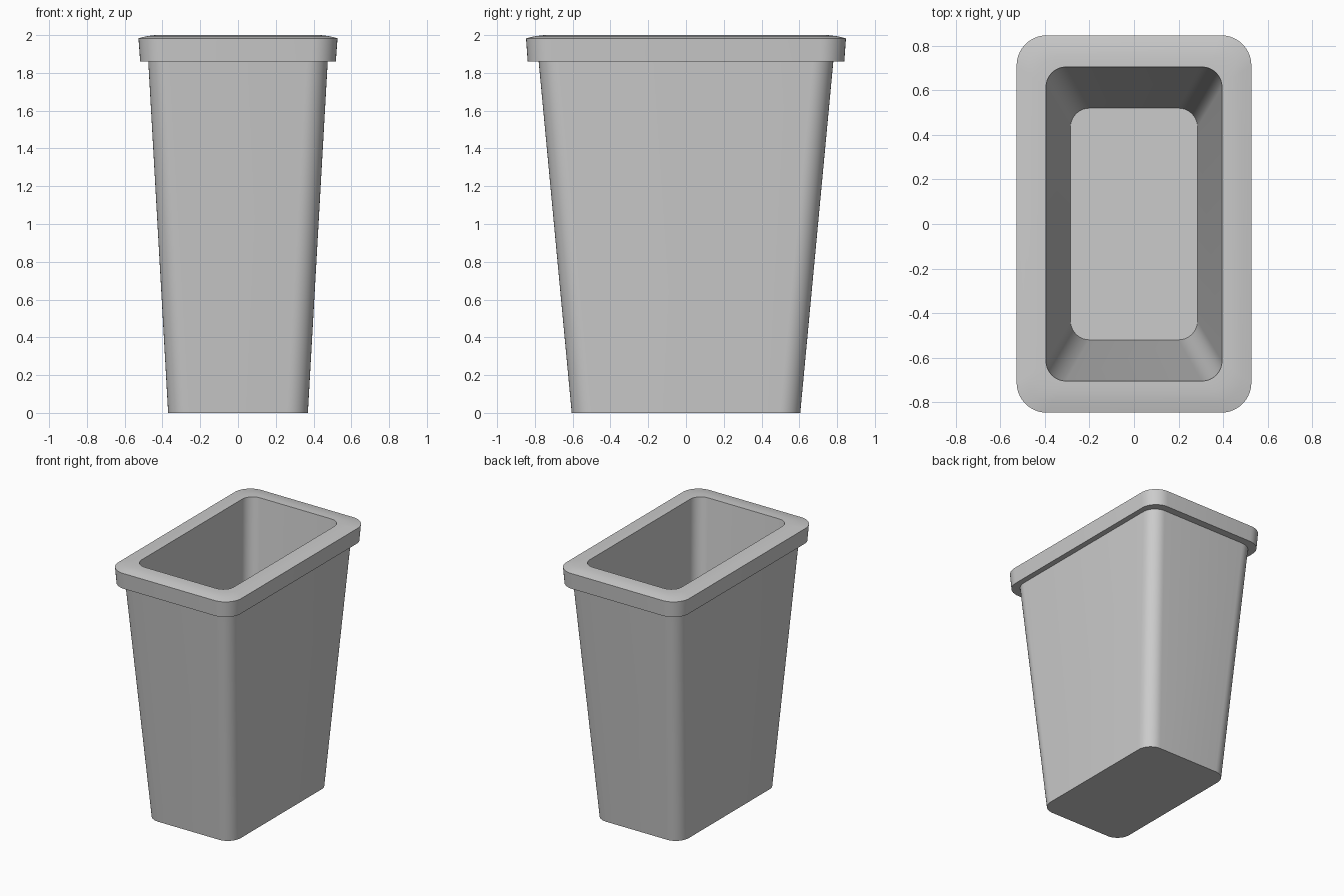
import bpy, bmesh
from math import cos, sin, pi, radians

if "Cube" in bpy.data.objects:
    bpy.data.objects.remove(bpy.data.objects["Cube"])

SEG = 10  # steps per rounded corner


def ring(bm, hx, hy, r, z):
    """Rounded rectangle loop of vertices at height z."""
    verts = []
    for i, (sx, sy) in enumerate([(1, 1), (-1, 1), (-1, -1), (1, -1)]):
        for k in range(SEG + 1):
            a = (i + k / SEG) * pi / 2
            verts.append(bm.verts.new((sx * (hx - r) + r * cos(a),
                                       sy * (hy - r) + r * sin(a), z)))
    return verts


def loft(name, sections):
    """Skin rounded rectangles in order and cap both ends."""
    bm = bmesh.new()
    rings = [ring(bm, *s) for s in sections]
    for a, b in zip(rings, rings[1:]):
        n = len(a)
        for i in range(n):
            j = (i + 1) % n
            bm.faces.new((a[i], a[j], b[j], b[i]))
    bm.faces.new(rings[0][::-1])
    bm.faces.new(rings[-1])
    bmesh.ops.recalc_face_normals(bm, faces=bm.faces)
    mesh = bpy.data.meshes.new(name)
    bm.to_mesh(mesh)
    bm.free()
    obj = bpy.data.objects.new(name, mesh)
    bpy.context.collection.objects.link(obj)
    bpy.context.view_layer.objects.active = obj
    obj.select_set(True)
    bpy.ops.object.shade_smooth_by_angle(angle=radians(30))
    obj.select_set(False)
    return obj


# Tapered bin: outer wall, overhanging rim, gently crowned lip, inner wall, floor
loft("waste_bin", [
    (0.37, 0.605, 0.11, 0.0),
    (0.475, 0.78, 0.11, 1.86),
    (0.518, 0.838, 0.13, 1.86),
    (0.527, 0.847, 0.135, 1.983),
    (0.485, 0.80, 0.12, 1.994),
    (0.44, 0.752, 0.105, 2.0),
    (0.395, 0.705, 0.09, 2.0),
    (0.285, 0.52, 0.085, 0.06),
])
